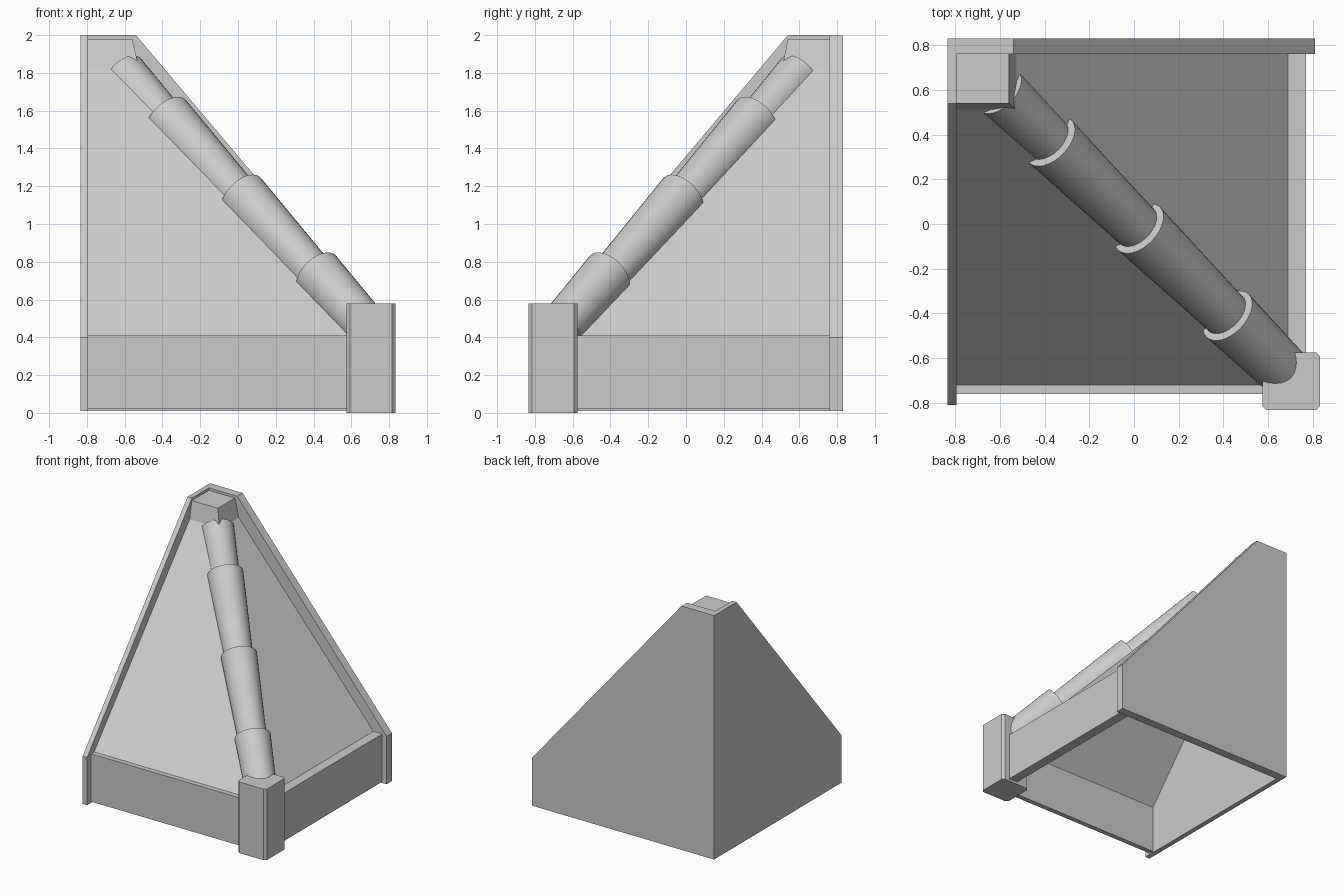
import bpy, bmesh, math
from mathutils import Vector

if "Cube" in bpy.data.objects:
    bpy.data.objects.remove(bpy.data.objects["Cube"])


def make(name, bm):
    bmesh.ops.recalc_face_normals(bm, faces=bm.faces)
    me = bpy.data.meshes.new(name)
    bm.to_mesh(me)
    bm.free()
    ob = bpy.data.objects.new(name, me)
    bpy.context.collection.objects.link(ob)
    return ob


def prism(name, pts, offset):
    # extrude a flat outline along an offset vector
    bm = bmesh.new()
    face = bm.faces.new([bm.verts.new(p) for p in pts])
    ext = bmesh.ops.extrude_face_region(bm, geom=[face], use_keep_orig=True)
    verts = [g for g in ext["geom"] if isinstance(g, bmesh.types.BMVert)]
    bmesh.ops.translate(bm, verts=verts, vec=Vector(offset))
    return make(name, bm)


def loft(name, rings, caps=True):
    # join rings of equal point count
    bm = bmesh.new()
    vs = [[bm.verts.new(p) for p in r] for r in rings]
    n = len(vs[0])
    for a, b in zip(vs, vs[1:]):
        for i in range(n):
            j = (i + 1) % n
            bm.faces.new((a[i], a[j], b[j], b[i]))
    if caps:
        bm.faces.new(vs[0])
        bm.faces.new(vs[-1])
    return make(name, bm)


def rect(x0, x1, y0, y1, z):
    return [(x0, y0, z), (x1, y0, z), (x1, y1, z), (x0, y1, z)]


# tall gable walls with sloped tops
gable = [(-0.81, 0.01), (-0.81, 0.40), (0.54, 2.0), (0.83, 2.0), (0.83, 0.01)]
prism("left_gable_wall", [(-0.835, y, z) for y, z in gable], (0.04, 0, 0))
back = [(0.81, 0.01), (0.81, 0.40), (-0.54, 2.0), (-0.795, 2.0), (-0.795, 0.01)]
prism("back_gable_wall", [(x, 0.83, z) for x, z in back], (0, -0.07, 0))

# low eave walls
prism("front_low_wall", rect(-0.795, 0.60, -0.76, -0.72, 0.02), (0, 0, 0.39))
prism("right_low_wall", rect(0.69, 0.77, -0.60, 0.76, 0.02), (0, 0, 0.39))

# two roof slopes meeting at the hip
bm = bmesh.new()
a, b, c, d, e, f = [bm.verts.new(p) for p in (
    (-0.795, -0.72, 0.41), (0.69, -0.72, 0.41), (-0.56, 0.54, 1.87),
    (-0.795, 0.54, 1.87), (0.69, 0.76, 0.41), (-0.56, 0.76, 1.87))]
bm.faces.new((a, b, c, d))
bm.faces.new((b, e, f, c))
make("roof_slopes", bm)

# tapered cap at the peak
loft("peak_cap", [rect(-0.795, -0.525, 0.51, 0.76, 1.83),
                  rect(-0.795, -0.56, 0.54, 0.76, 1.98)])

# corner post with chamfered vertical edges
x0, x1, k = 0.575, 0.833, 0.018
outline = [(x0 + k, -x1), (x1 - k, -x1), (x1, -x1 + k), (x1, -x0 - k),
           (x1 - k, -x0), (x0 + k, -x0), (x0, -x0 - k), (x0, -x1 + k)]
prism("corner_post", [(x, y, 0) for x, y in outline], (0, 0, 0.58))

# overlapping round hip tiles, wide at the upper end
step = Vector((0.397, -0.39, -0.412))
axis = step.normalized()
side = axis.cross(Vector((0, 0, 1))).normalized()
up = side.cross(axis).normalized()
first = Vector((-0.375, 0.37, 1.565))


def tile_ring(s, t, n=32):
    # s = tile position along the hip, t = fraction along one tile
    centre = first + step * s - up * (0.02 * t)
    r = 0.135 - 0.027 * t
    return [centre + (side * math.cos(2 * math.pi * i / n)
                      + up * math.sin(2 * math.pi * i / n)) * r for i in range(n)]


for i, (t0, t1) in enumerate([(0.43, 1.08), (0, 1.08), (0, 1.08), (0, 0.66)]):
    ob = loft(f"hip_tile_{i + 1}", [tile_ring(i - 1 + t0, t0), tile_ring(i - 1 + t1, t1)])
    ob.data.shade_smooth()
    ob.data.set_sharp_from_angle(angle=math.radians(40))
